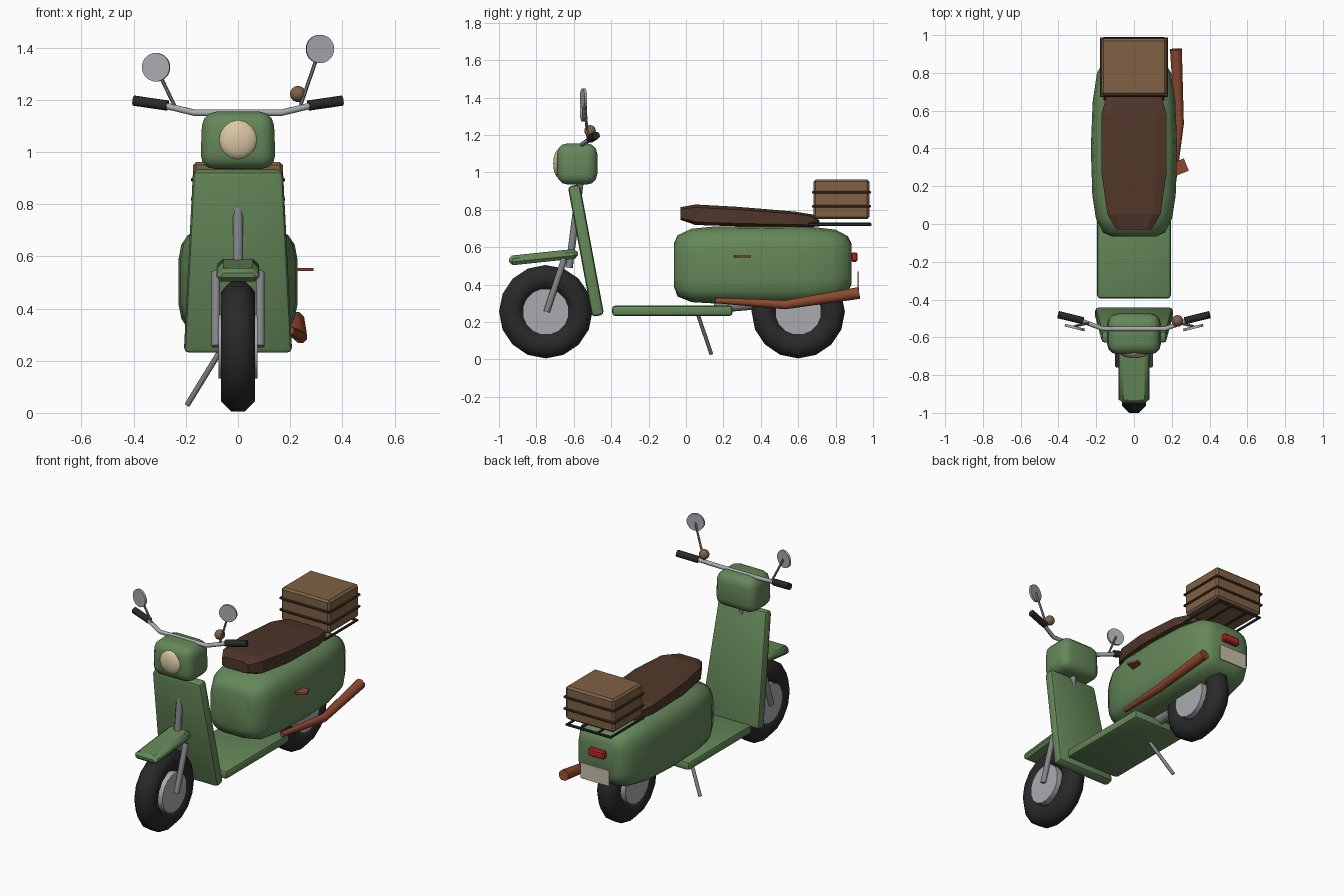
import bpy, bmesh, math
from mathutils import Vector, Matrix

if "Cube" in bpy.data.objects:
    bpy.data.objects.remove(bpy.data.objects["Cube"], do_unlink=True)


def material(name, r, g, b):
    m = bpy.data.materials.new(name)
    m.use_nodes = True
    m.diffuse_color = (r, g, b, 1)
    m.node_tree.nodes["Principled BSDF"].inputs["Base Color"].default_value = (r, g, b, 1)
    return m


GREEN = material("green paint", .13, .245, .1)
LEATHER = material("dark leather", .08, .037, .022)
TAN = material("tan leather", .21, .12, .06)
RUST = material("copper", .27, .065, .028)
BLACK = material("black rubber", .022, .022, .022)
CHROME = material("chrome", .4, .41, .43)
STEEL = material("grey steel", .23, .235, .25)
CREAM = material("cream glass", .7, .57, .37)
RED = material("red glass", .5, .02, .02)
PLATE = material("plate white", .58, .53, .42)


def finish(bm, name, mat, angle=35):
    """Turn a bmesh into a named object; angle 0 leaves it flat."""
    bmesh.ops.recalc_face_normals(bm, faces=bm.faces)
    me = bpy.data.meshes.new(name)
    bm.to_mesh(me)
    bm.free()
    me.materials.append(mat)
    ob = bpy.data.objects.new(name, me)
    bpy.context.collection.objects.link(ob)
    if angle:
        bpy.ops.object.select_all(action='DESELECT')
        ob.select_set(True)
        bpy.context.view_layer.objects.active = ob
        bpy.ops.object.shade_smooth_by_angle(angle=math.radians(angle))
    return ob


def box(name, mat, centre, size, bevel=0, segs=1, rot=(0, 0), top=1, angle=35):
    """Bevelled box, top narrowed in x, rotated about x then z (degrees)."""
    bm = bmesh.new()
    bmesh.ops.create_cube(bm, size=1)
    for v in bm.verts:
        v.co = Vector(a * b for a, b in zip(v.co, size))
        if v.co.z > 0:
            v.co.x *= top
    if bevel:
        bmesh.ops.bevel(bm, geom=bm.edges[:], offset=bevel, segments=segs,
                        profile=.5, affect='EDGES')
    turn = Matrix.Rotation(math.radians(rot[1]), 4, 'Z') @ Matrix.Rotation(math.radians(rot[0]), 4, 'X')
    bm.transform(Matrix.Translation(centre) @ turn)
    return finish(bm, name, mat, angle)


def skin(bm, rings, closed=False):
    """Bridge equal rings of points, capping the ends unless closed."""
    vs = [[bm.verts.new(p) for p in ring] for ring in rings]
    n = len(vs[0])
    pairs = list(zip(vs, vs[1:])) + ([(vs[-1], vs[0])] if closed else [])
    for a, b in pairs:
        for i in range(n):
            bm.faces.new((a[i], a[(i + 1) % n], b[(i + 1) % n], b[i]))
    if not closed:
        bm.faces.new(vs[0])
        bm.faces.new(vs[-1])


def tube(name, mat, pts, r, sides=8, closed=False, angle=50):
    """Tube through points; r is one radius or one per point."""
    pts = [Vector(p) for p in pts]
    n = len(pts)
    rad = r if isinstance(r, (list, tuple)) else [r] * n
    rings = []
    for i, p in enumerate(pts):
        if closed:
            before, after = pts[i - 1], pts[(i + 1) % n]
        else:
            before, after = pts[max(i - 1, 0)], pts[min(i + 1, n - 1)]
        d = (after - before).normalized()
        ref = Vector((0, 0, 1)) if abs(d.z) < .8 else Vector((1, 0, 0))
        u = d.cross(ref).normalized()
        w = u.cross(d)
        rings.append([p + rad[i] * (u * math.cos(t) + w * math.sin(t))
                      for t in (math.tau * (k + .5) / sides for k in range(sides))])
    bm = bmesh.new()
    skin(bm, rings, closed)
    return finish(bm, name, mat, angle)


def loft(name, mat, sections, sides, power, angle):
    """Superellipse sections along y: (y, half width, bottom, top)."""
    def soft(c):
        return math.copysign(abs(c) ** (2 / power), c)
    rings = []
    for y, hw, lo, hi in sections:
        ring = []
        for k in range(sides):
            t = math.tau * (k + .5) / sides
            ring.append((hw * soft(math.cos(t)), y, (lo + hi) / 2 + (hi - lo) / 2 * soft(math.sin(t))))
        rings.append(ring)
    bm = bmesh.new()
    skin(bm, rings)
    return finish(bm, name, mat, angle)


def ball(name, mat, centre, size):
    bm = bmesh.new()
    bmesh.ops.create_uvsphere(bm, u_segments=16, v_segments=8, radius=1)
    bm.transform(Matrix.Translation(centre) @ Matrix.Diagonal((*size, 1)) @ Matrix.Rotation(math.pi / 2, 4, 'X'))
    return finish(bm, name, mat, 60)


# Wheels: ring tyre around a solid hub
for side, wy in (("front", -.75), ("rear", .6)):
    bm = bmesh.new()
    rings = []
    for i in range(16):
        a = math.tau * i / 16
        ring = []
        for k in range(8):
            t = math.tau * (k + .5) / 8
            rr = .183 + .072 * math.cos(t)
            ring.append((.07 * math.sin(t), wy + rr * math.cos(a), .255 + rr * math.sin(a)))
        rings.append(ring)
    skin(bm, rings, closed=True)
    finish(bm, side + "_tyre", BLACK, 50)
    tube(side + "_hub", CHROME, [(-.075, wy, .255), (.075, wy, .255)], .125, 16, angle=35)

# Front fork, column and mudguard
for s, n in ((1, "left"), (-1, "right")):
    tube(n + "_fork_leg", STEEL, [(s * .085, -.745, .255), (s * .085, -.65, .54)], .018)
tube("steering_column", STEEL, [(0, -.625, .49), (0, -.56, 1)], .021)
box("front_mudguard", GREEN, (0, -.762, .547), (.17, .37, .052), .018, 1, (6, 0), .88)

# Leg shield and floorboard
box("leg_shield", GREEN, (0, -.535, .582), (.415, .066, .71), .02, 2, (10.5, 0), .83)
box("floorboard", GREEN, (0, -.073, .26), (.39, .645, .056), .018, 2)

# Headlamp housing and lens
box("headlamp_housing", GREEN, (0, -.582, 1.045), (.29, .215, .22), .055, 3, top=.94, angle=50)
ball("headlamp_lens", CREAM, (0, -.678, 1.047), (.078, .032, .078))

# Handlebar, grips and mirrors
bar = [(.28, -.512, 1.178), (.165, -.555, 1.15)]
tube("handlebar", CHROME, bar + [(-x, y, z) for x, y, z in reversed(bar)], .013)
for s, n, mz, base in ((1, "left", 1.395, 1.18), (-1, "right", 1.325, 1.17)):
    tube(n + "_grip", BLACK, [(s * .27, -.512, 1.178), (s * .4, -.48, 1.197)], .021)
    tube(n + "_mirror_stem", STEEL, [(s * .24, -.525, base), (s * .314, -.541, mz)], .007, 6)
    axis = Vector((-s * .25, 1, 0)).normalized() * .007
    mid = Vector((s * .314, -.548, mz))
    tube(n + "_mirror", CHROME, [mid - axis, mid + axis], .055, 16, angle=35)
ball("horn_bulb", TAN, (.23, -.513, 1.222), (.031, .031, .031))

# Rear body shell
loft("rear_body", GREEN, [
    (-.065, .12, .39, .62), (-.045, .165, .335, .665), (.03, .203, .305, .7),
    (.15, .222, .298, .712), (.4, .23, .292, .714), (.65, .22, .296, .712),
    (.8, .197, .32, .695), (.865, .16, .36, .66), (.885, .12, .4, .62)], 20, 4, 50)

# Seat
loft("seat", LEATHER, [
    (-.03, .095, .745, .815), (.05, .145, .717, .83), (.27, .178, .71, .818),
    (.58, .178, .708, .792), (.68, .15, .708, .775), (.715, .12, .71, .74)], 8, 5, 0)

# Luggage case with straps, on a wire rack
box("luggage_case", TAN, (0, .831, .856), (.345, .3, .212), .012, 1)
for n, z in (("lower", .818), ("upper", .893)):
    box(n + "_case_strap", LEATHER, (0, .831, z), (.362, .315, .014), .004)
tube("luggage_rack", BLACK, [(-.155, .66, .722), (.155, .66, .722),
                             (.155, .985, .722), (-.155, .985, .722)], .01, 6, closed=True)
for s, n in ((1, "left"), (-1, "right")):
    tube(n + "_rack_rail", BLACK, [(s * .06, .66, .724), (s * .06, .985, .724)], .008, 6)

# Tail light and plate
box("tail_light", RED, (0, .9, .547), (.115, .035, .05), .008)
box("number_plate", PLATE, (0, .922, .42), (.2, .008, .1))

# Exhaust, side lever, engine arm and stand
tube("exhaust", RUST, [(.2, .16, .315), (.24, .53, .292), (.222, .925, .355)], [.016, .026, .034])
box("side_lever", RUST, (.24, .3, .55), (.08, .07, .012), rot=(0, 22))
tube("engine_arm", STEEL, [(0, .15, .28), (0, .38, .3)], .035)
tube("side_stand", STEEL, [(-.06, .06, .25), (-.195, .135, .03)], .011)
